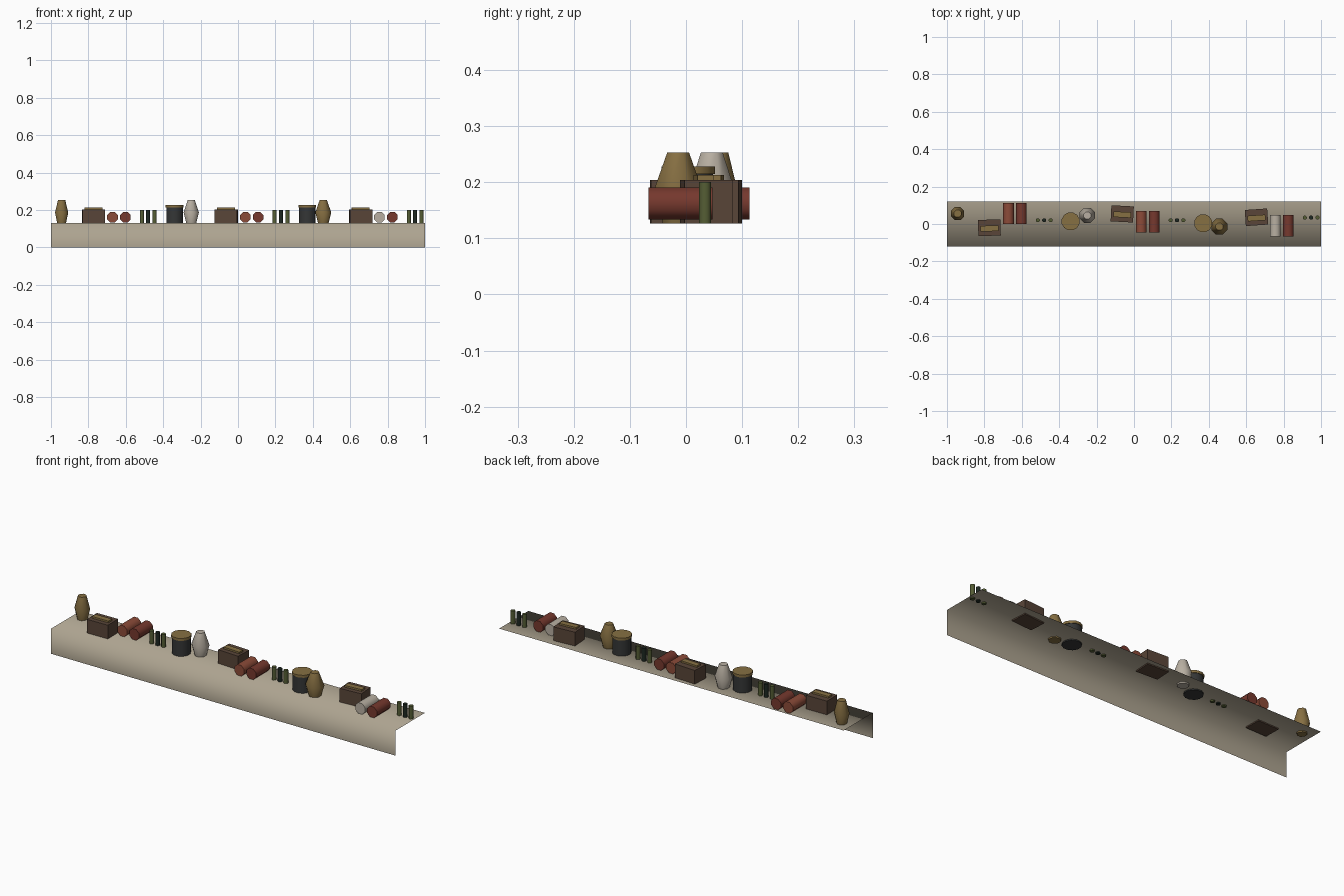
import bpy, bmesh
from math import radians, pi
from mathutils import Matrix

if "Cube" in bpy.data.objects:
    bpy.data.objects.remove(bpy.data.objects["Cube"])

BASE = 0.126  # items sink slightly into the shelf


def mat(name, rgb):
    m = bpy.data.materials.new(name)
    m.diffuse_color = (*rgb, 1)
    m.use_nodes = True
    m.node_tree.nodes["Principled BSDF"].inputs["Base Color"].default_value = m.diffuse_color
    return m


STONE = mat("stone", (0.42, 0.37, 0.28))
GOLD = mat("ochre", (0.24, 0.16, 0.055))
PALE = mat("pale_clay", (0.48, 0.43, 0.36))
WOOD = mat("brown_wood", (0.10, 0.06, 0.04))
RED = mat("red", (0.18, 0.04, 0.027))
RUST = mat("rust", (0.26, 0.07, 0.04))
DARK = mat("charcoal", (0.035, 0.037, 0.037))
GREEN = mat("green", (0.09, 0.11, 0.035))
BLACK = mat("black_green", (0.012, 0.02, 0.015))


def finish(name, bm, material, angle=50):
    me = bpy.data.meshes.new(name)
    bm.to_mesh(me)
    bm.free()
    ob = bpy.data.objects.new(name, me)
    bpy.context.collection.objects.link(ob)
    me.materials.append(material)
    bpy.ops.object.select_all(action='DESELECT')
    ob.select_set(True)
    bpy.context.view_layer.objects.active = ob
    bpy.ops.object.shade_smooth_by_angle(angle=radians(angle))
    return ob


def lathe(name, profile, sides, material, loc):
    """Capped solid of revolution from (radius, z) pairs."""
    bm = bmesh.new()
    spin = Matrix.Rotation(2 * pi / sides, 3, 'Z')
    rings = []
    for r, z in profile:
        v = Matrix.Rotation(pi / sides, 3, 'Z') @ Matrix.Identity(3).col[0] * r
        ring = []
        for _ in range(sides):
            ring.append(bm.verts.new((v.x, v.y, z)))
            v = spin @ v
        rings.append(ring)
    for a, b in zip(rings, rings[1:]):
        for i in range(sides):
            j = (i + 1) % sides
            bm.faces.new((a[i], a[j], b[j], b[i]))
    bm.faces.new(rings[0][::-1])
    bm.faces.new(rings[-1])
    ob = finish(name, bm, material)
    ob.location = loc
    return ob


def block(name, size, loc, rot, material):
    bm = bmesh.new()
    bmesh.ops.create_cube(bm, size=1, matrix=Matrix.Diagonal((*size, 1)))
    ob = finish(name, bm, material, 30)
    ob.location = loc
    ob.rotation_euler.z = radians(rot)


# Shelf: thin folded sheet, top and front apron
bm = bmesh.new()
rows = [[bm.verts.new((x, y, z)) for x in (-1, 1)]
        for y, z in ((-0.121, 0), (-0.121, 0.132), (0.121, 0.132))]
for a, b in zip(rows, rows[1:]):
    bm.faces.new((a[0], a[1], b[1], b[0]))
finish("shelf", bm, STONE, 180)

# Vases
for i, (x, y, s, m) in enumerate([(-0.943, 0.056, 0.87, GOLD),
                                  (-0.25, 0.046, 1, PALE),
                                  (0.456, -0.014, 1.05, GOLD)]):
    lathe(f"vase_{i}", [(0.028 * s, BASE), (0.044 * s, 0.187), (0.021, 0.253)],
          8, m, (x, y, 0))

# Boxes with a raised lid strip
for i, (x, y, r) in enumerate([(-0.773, -0.02, 1), (-0.063, 0.054, -3), (0.655, 0.036, 4)]):
    block(f"box_{i}", (0.12, 0.086, 0.078), (x, y, BASE + 0.039), r, WOOD)
    block(f"box_strip_{i}", (0.095, 0.03, 0.012), (x, y - 0.004, 0.207), r, GOLD)

# Drums with wider lids
for i, (x, y) in enumerate([(-0.339, 0.014), (0.37, 0.004)]):
    lathe(f"drum_{i}", [(0.046, BASE), (0.046, 0.217)], 12, DARK, (x, y, 0))
    lathe(f"drum_lid_{i}", [(0.049, 0.215), (0.049, 0.228)], 12, GOLD, (x, y, 0))

# Pairs of rolls lying front to back
for i, (x, y, m) in enumerate([(-0.671, 0.056, RUST), (-0.602, 0.056, RED),
                               (0.039, 0.012, RUST), (0.108, 0.012, RED),
                               (0.756, -0.01, PALE), (0.825, -0.01, RED)]):
    roll = lathe(f"roll_{i}", [(0.0305, -0.057), (0.0305, 0.057)], 8, m, (x, y, 0.162))
    roll.rotation_euler.x = radians(90)

# Triples of small upright tubes, dark one in the middle
for i, (x, y) in enumerate([(-0.48, 0.02), (0.23, 0.02), (0.947, 0.034)]):
    for k in (-1, 0, 1):
        lathe(f"tube_{i}_{k + 1}", [(0.0115, BASE), (0.0115, 0.2)], 8,
              GREEN if k else BLACK, (x + 0.034 * k, y, 0))
